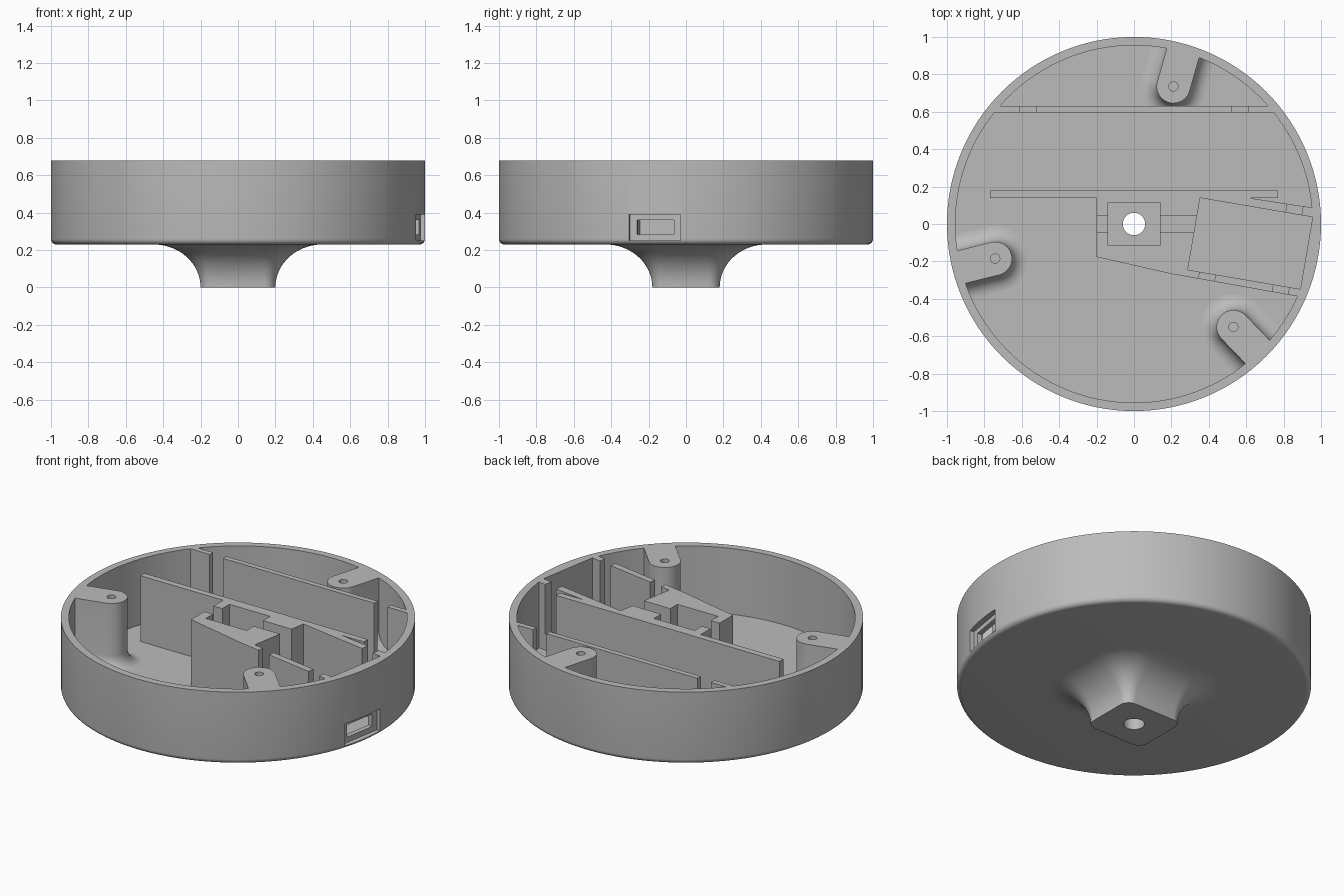
import bpy, bmesh
from math import sin, cos, pi, radians
from mathutils import Vector, Matrix

if "Cube" in bpy.data.objects:
    bpy.data.objects.remove(bpy.data.objects["Cube"])

grey = bpy.data.materials.new("plain grey")
grey.use_nodes = True
grey.diffuse_color = (0.5, 0.5, 0.5, 1)
grey.node_tree.nodes["Principled BSDF"].inputs["Base Color"].default_value = (0.5, 0.5, 0.5, 1)

BOTTOM, FLOOR, RIM = 0.23, 0.27, 0.68
BASE = FLOOR - 0.01          # inner parts sink slightly into the floor
INNER = 0.955
TILT = radians(-9.7)         # direction of the board tray


def loft(name, rings, angle=0.0, clip_y=None):
    """Skin a list of (outline, z) rings and cap both ends."""
    bm = bmesh.new()
    turn = Matrix.Rotation(angle, 3, 'Z')
    loops = [[bm.verts.new(turn @ Vector((x, y, z))) for x, y in outline]
             for outline, z in rings]
    for a, b in zip(loops, loops[1:]):
        for i in range(len(a)):
            j = (i + 1) % len(a)
            bm.faces.new((a[i], a[j], b[j], b[i]))
    bm.faces.new(loops[0][::-1])
    bm.faces.new(loops[-1])
    bmesh.ops.recalc_face_normals(bm, faces=bm.faces)
    if clip_y is not None:
        bmesh.ops.bisect_plane(bm, geom=bm.verts[:] + bm.edges[:] + bm.faces[:],
                               plane_co=(0, clip_y, 0), plane_no=(0, 1, 0), clear_inner=True)
    mesh = bpy.data.meshes.new(name)
    bm.to_mesh(mesh)
    bm.free()
    mesh.materials.append(grey)
    obj = bpy.data.objects.new(name, mesh)
    bpy.context.collection.objects.link(obj)
    return obj


def arc(r, start, end, n, cx=0.0, cy=0.0):
    return [(cx + r * cos(start + (end - start) * i / n),
             cy + r * sin(start + (end - start) * i / n)) for i in range(n + 1)]


def circle(r, n=128, cx=0.0, cy=0.0):
    return arc(r, 0, 2 * pi, n, cx, cy)[:-1]


def prism(name, outline, z0, z1, angle=0.0):
    return loft(name, [(outline, z0), (outline, z1)], angle)


def box(name, x0, x1, y0, y1, z0, z1, angle=0.0):
    return prism(name, [(x0, y0), (x1, y0), (x1, y1), (x0, y1)], z0, z1, angle)


def select(obj):
    bpy.ops.object.select_all(action='DESELECT')
    obj.select_set(True)
    bpy.context.view_layer.objects.active = obj


def cut(obj, cutters):
    for c in cutters:
        mod = obj.modifiers.new("cut", 'BOOLEAN')
        mod.operation, mod.solver, mod.object = 'DIFFERENCE', 'EXACT', c
        select(obj)
        bpy.ops.object.modifier_apply(modifier=mod.name)


def rounded_rect(hx, hy, r):
    pts = []
    for k, (sx, sy) in enumerate([(1, 1), (-1, 1), (-1, -1), (1, -1)]):
        pts += arc(r, k * pi / 2, (k + 1) * pi / 2, 10, sx * (hx - r), sy * (hy - r))
    return pts


# Round tray with a softened bottom edge
edge = 0.03
rings = [(circle(1 - edge + edge * sin(t)), BOTTOM + edge * (1 - cos(t)))
         for t in [i * pi / 12 for i in range(7)]]
rings += [(circle(1), RIM), (circle(INNER), RIM), (circle(INNER), FLOOR)]
housing = loft("round_housing", rings)

# Stem flaring into the underside
flare = 0.25
rings = []
for i in range(17):
    t = i / 16 * pi / 2
    o = flare * (1 - cos(t))
    rings.append((rounded_rect(0.2 + o, 0.18 + o, 0.06 + o), BOTTOM * sin(t)))
rings.append((rings[-1][0], BOTTOM + 0.02))
stem = loft("flared_stem", rings)

# Straight partitions
long_wall = box("long_wall", -0.77, 0.77, 0.14, 0.18, BASE, RIM)
back_wall = box("back_wall", -0.77, 0.77, 0.597, 0.63, BASE, RIM)

# Block around the centre hole and the tilted board tray
outline = [(-0.2, 0.15), (-0.2, -0.176), (0.2, -0.267)]
outline += arc(0.975, radians(-23.6), radians(5), 12)
outline += [(0.61, 0.14), (0.61, 0.15)]
cradle = prism("board_cradle", outline, BASE, RIM)

# Three screw posts with filleted feet
posts = []
for k in range(3):
    rings = []
    for r, z in [(0.09 + 0.085 * (1 - sin(t)), FLOOR + 0.085 * (1 - cos(t)))
                 for t in [i * pi / 16 for i in range(9)]] + [(0.09, RIM)]:
        rings.append(([(0.97, r)] + arc(r, pi / 2, 3 * pi / 2, 24, 0.765) + [(0.97, -r)], z))
    angle = radians(74 + 120 * k)
    post = loft("screw_post_%d" % (k + 1), rings, angle, 0.615 if k == 0 else None)
    hole = prism("screw_cutter", circle(0.025, 24, 0.765), 0.45, 0.8, angle)
    posts.append((post, hole))

# Cutters
shaft = prism("shaft_cutter", circle(0.06, 48), -0.1, 0.5)
port = [box("recess_cutter", 0.965, 1.1, -0.14, 0.14, 0.25, 0.39, TILT),
        box("window_cutter", 0.9, 1.1, -0.1, 0.1, 0.283, 0.36, TILT)]
cradle_cuts = [box("tray_cutter", 0.325, 0.935, -0.193, 0.197, 0.1, 0.9, TILT),
               box("pocket_cutter", -0.14, 0.14, -0.115, 0.115, 0.1, 0.9),
               box("slot_cutter", -0.3, 0.4, -0.045, 0.045, 0.37, 0.9)]
for u, v in [(0.39, -0.24), (0.79, -0.24), (0.79, 0.23)]:
    cradle_cuts.append(box("notch_cutter", u, u + 0.085, v - 0.06, v + 0.06, 0.37, 0.9, TILT))
wall_cuts = [box("gap_cutter", s * 0.567 - 0.046, s * 0.567 + 0.046, 0.5, 0.7, 0.37, 0.9)
             for s in (-1, 1)]

cut(housing, [shaft] + port)
cut(stem, [shaft])
cut(cradle, cradle_cuts + port)
cut(back_wall, wall_cuts)
for post, hole in posts:
    cut(post, [hole])
for c in [shaft] + port + cradle_cuts + wall_cuts + [h for _, h in posts]:
    bpy.data.objects.remove(c)

for obj in [housing, stem, long_wall, back_wall, cradle] + [p for p, _ in posts]:
    select(obj)
    bpy.ops.object.shade_smooth_by_angle(angle=radians(30))
